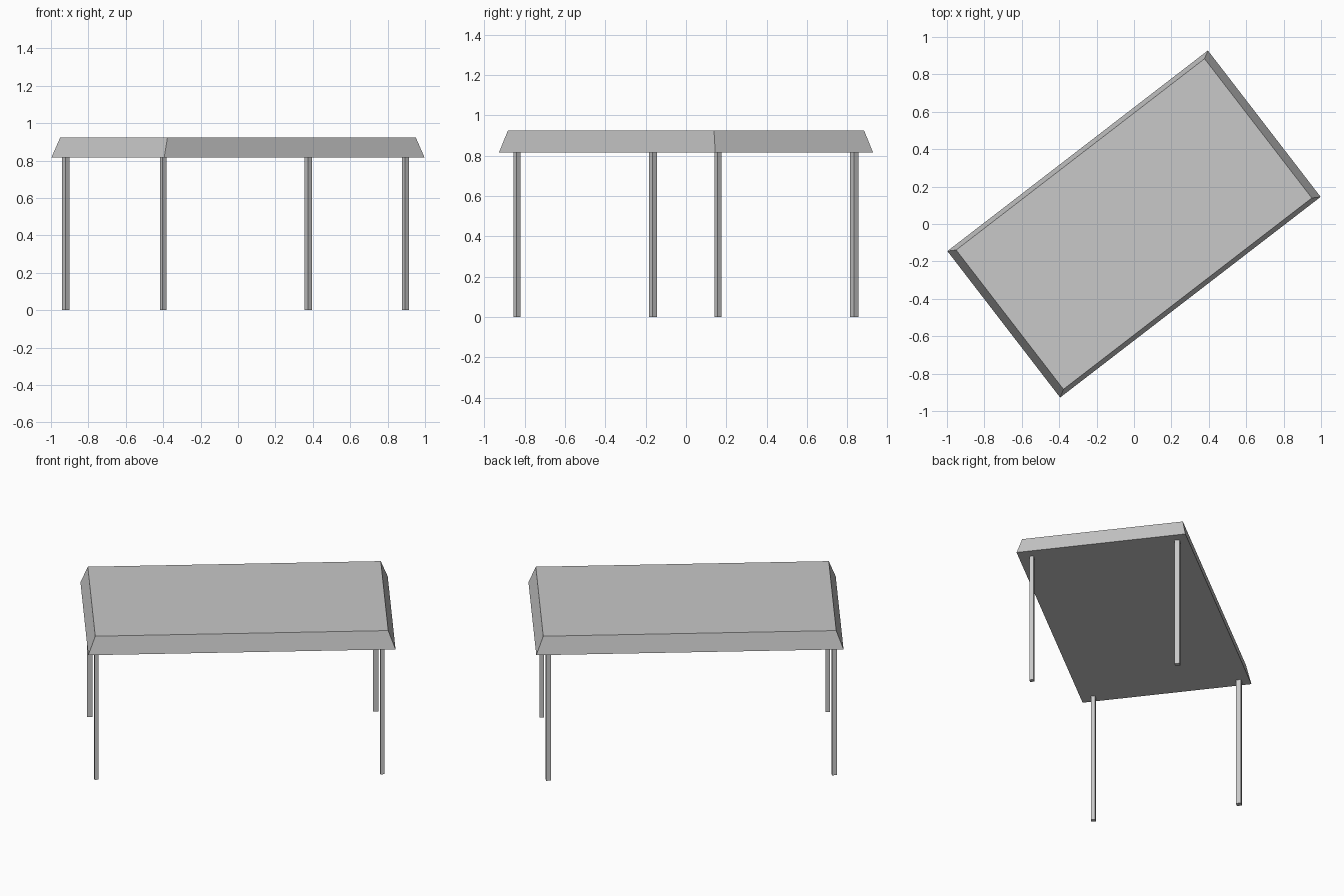
import bpy
import bmesh
from math import radians
from mathutils import Matrix

cube = bpy.data.objects.get("Cube")
if cube:
    bpy.data.objects.remove(cube, do_unlink=True)

TURN = Matrix.Rotation(radians(37.6), 4, "Z")
ROOF_BASE, ROOF_TOP = 0.815, 0.923

grey = bpy.data.materials.new("light_grey")
grey.use_nodes = True
colour = (0.58, 0.58, 0.58, 1)
grey.diffuse_color = colour
grey.node_tree.nodes["Principled BSDF"].inputs["Base Color"].default_value = colour


def block(name, centre, half_base, half_top, z0, z1):
    """Flat-sided box whose top may be smaller than its base."""
    bm = bmesh.new()
    bmesh.ops.create_cube(bm, size=2)
    for v in bm.verts:
        half, z = (half_top, z1) if v.co.z > 0 else (half_base, z0)
        v.co = (centre[0] + v.co.x * half[0], centre[1] + v.co.y * half[1], z)
    bm.transform(TURN)
    mesh = bpy.data.meshes.new(name)
    bm.to_mesh(mesh)
    bm.free()
    mesh.materials.append(grey)
    obj = bpy.data.objects.new(name, mesh)
    bpy.context.collection.objects.link(obj)
    return obj


# Canopy slab with sloped rim
block("canopy_roof", (0, 0), (0.879, 0.494), (0.838, 0.47), ROOF_BASE, ROOF_TOP)

# Four square posts, the back pair slightly thicker
for side, sx in (("right", -1), ("left", 1)):
    for end, sy, half in (("front", -1, 0.0125), ("back", 1, 0.0148)):
        centre = (sx * 0.818 - 0.011, sy * 0.426 + 0.006)
        block(f"{end}_{side}_post", centre, (half, half), (half, half), 0, ROOF_BASE)
